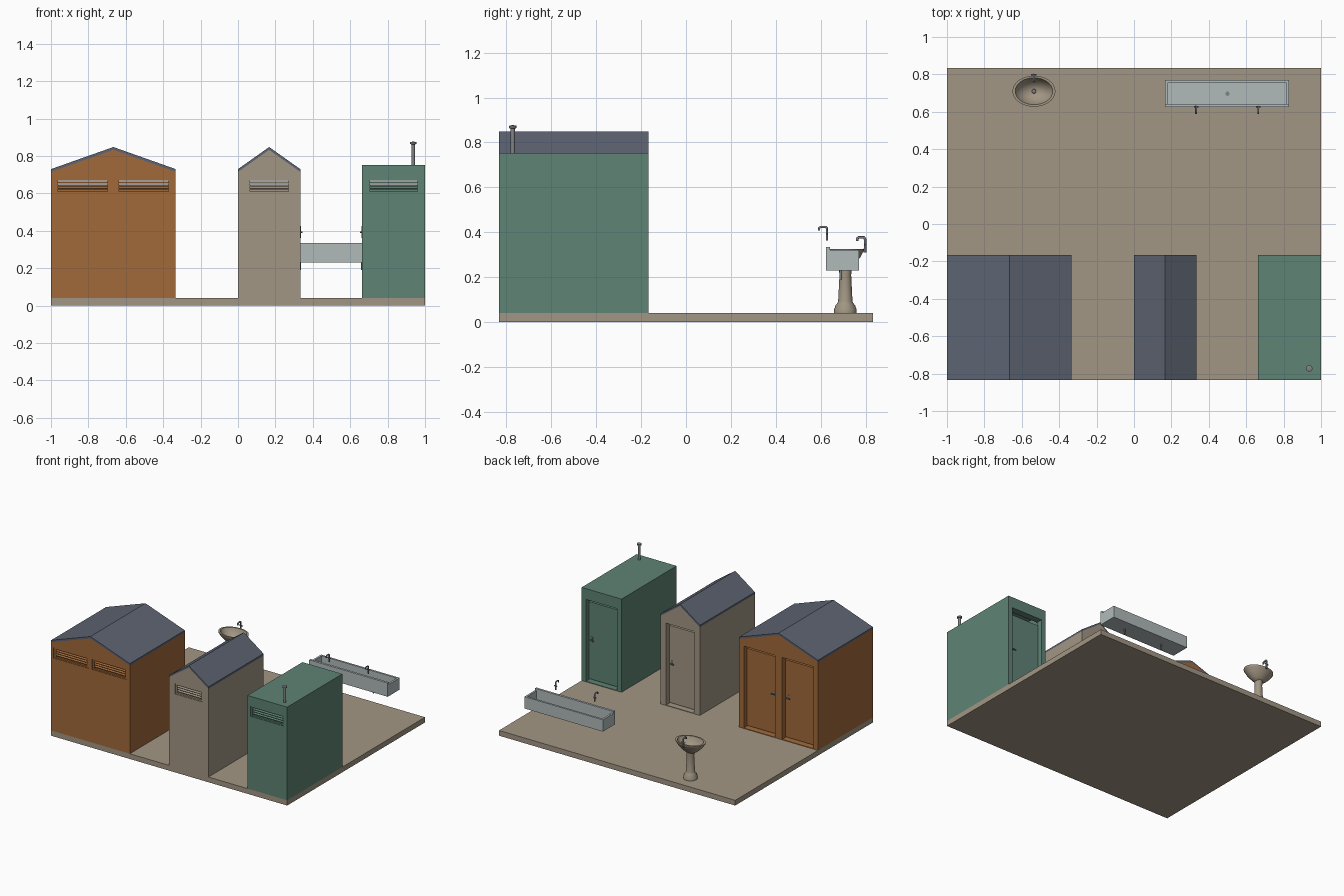
import bpy, bmesh, math
from mathutils import Matrix

if "Cube" in bpy.data.objects:
    bpy.data.objects.remove(bpy.data.objects["Cube"])


def material(name, rgb):
    m = bpy.data.materials.new(name)
    lin = [(c / 255 / 12.92) if c < 10 else ((c / 255 + 0.055) / 1.055) ** 2.4 for c in rgb]
    m.diffuse_color = (*lin, 1)
    m.use_nodes = True
    m.node_tree.nodes["Principled BSDF"].inputs["Base Color"].default_value = m.diffuse_color
    return m


TAN = material("sand_concrete", (162, 150, 132))
ORANGE = material("orange_wall", (162, 106, 58))
GREEN = material("green_wall", (95, 131, 117))
SLATE = material("slate_roof", (93, 100, 114))
STEEL = material("steel_trough", (176, 186, 186))
METAL = material("grey_metal", (128, 130, 132))


def add(name, bm, mat, smooth=False):
    bmesh.ops.recalc_face_normals(bm, faces=bm.faces)
    me = bpy.data.meshes.new(name)
    bm.to_mesh(me)
    bm.free()
    ob = bpy.data.objects.new(name, me)
    bpy.context.collection.objects.link(ob)
    me.materials.append(mat)
    if smooth:
        bpy.ops.object.select_all(action='DESELECT')
        ob.select_set(True)
        bpy.context.view_layer.objects.active = ob
        bpy.ops.object.shade_smooth_by_angle(angle=math.radians(40))
    return ob


def put_box(bm, x0, x1, y0, y1, z0, z1, tilt=0):
    m = (Matrix.Translation(((x0 + x1) / 2, (y0 + y1) / 2, (z0 + z1) / 2))
         @ Matrix.Rotation(tilt, 4, 'X') @ Matrix.Diagonal((x1 - x0, y1 - y0, z1 - z0, 1)))
    bmesh.ops.create_cube(bm, size=1, matrix=m)


def box(name, mat, *dims):
    bm = bmesh.new()
    put_box(bm, *dims)
    return add(name, bm, mat)


def prism(name, mat, profile, y0, y1):
    # extrude an x-z outline along y
    bm = bmesh.new()
    f = bm.faces.new([bm.verts.new((x, y0, z)) for x, z in profile])
    r = bmesh.ops.extrude_face_region(bm, geom=[f])
    bmesh.ops.translate(bm, vec=(0, y1 - y0, 0),
                        verts=[v for v in r['geom'] if isinstance(v, bmesh.types.BMVert)])
    return add(name, bm, mat)


def lathe(name, mat, profile, cx, cy, squash=1.0, n=32):
    bm = bmesh.new()
    vs = [bm.verts.new((r, 0, z)) for r, z in profile]
    es = [bm.edges.new(p) for p in zip(vs, vs[1:])]
    bmesh.ops.spin(bm, geom=vs + es, cent=(0, 0, 0), axis=(0, 0, 1), angle=2 * math.pi, steps=n)
    bmesh.ops.remove_doubles(bm, verts=bm.verts, dist=1e-5)
    bmesh.ops.transform(bm, verts=bm.verts,
                        matrix=Matrix.Translation((cx, cy, 0)) @ Matrix.Diagonal((1, squash, 1, 1)))
    return add(name, bm, mat, True)


def tube(name, mat, points, r):
    cu = bpy.data.curves.new(name, 'CURVE')
    cu.dimensions = '3D'
    cu.bevel_depth, cu.bevel_resolution, cu.use_fill_caps = r, 2, True
    s = cu.splines.new('POLY')
    s.points.add(len(points) - 1)
    for p, co in zip(s.points, points):
        p.co = (*co, 1)
    ob = bpy.data.objects.new(name, cu)
    bpy.context.collection.objects.link(ob)
    cu.materials.append(mat)
    bpy.ops.object.select_all(action='DESELECT')
    ob.select_set(True)
    bpy.context.view_layer.objects.active = ob
    bpy.ops.object.convert(target='MESH')


def cut(ob, cutter):
    md = ob.modifiers.new("cut", 'BOOLEAN')
    md.operation, md.solver, md.object = 'DIFFERENCE', 'EXACT', cutter
    bpy.context.view_layer.objects.active = ob
    bpy.ops.object.select_all(action='DESELECT')
    ob.select_set(True)
    bpy.ops.object.modifier_apply(modifier=md.name)
    bpy.data.objects.remove(cutter)


Y0, Y1, FLOOR, EAVE, PEAK, T = -0.833, -0.167, 0.04, 0.715, 0.833, 0.02


def outline(x0, x1, eave, peak, z0):
    pts = [(x0, z0), (x1, z0), (x1, eave)]
    if peak:
        pts.append(((x0 + x1) / 2, peak))
    return pts + [(x0, eave)]


def cabin(name, mat, x0, x1, eave, peak, stalls, vent_w, door_w):
    # hollow walls with door and vent openings
    walls = prism(name + "_walls", mat, outline(x0, x1, eave, peak, FLOOR), Y0, Y1)
    cut(walls, prism("cutter", mat, outline(x0 + T, x1 - T, eave - T, peak and peak - T, FLOOR + 0.004),
                     Y0 + T, Y1 - T))
    for i, (cx, side) in enumerate(stalls):
        a, b = cx - door_w / 2, cx + door_w / 2
        v0, v1 = cx - vent_w / 2, cx + vent_w / 2
        cut(walls, box("cutter", mat, a, b, Y1 - 0.05, Y1 + 0.05, FLOOR + 0.004, 0.67))
        cut(walls, box("cutter", mat, v0, v1, Y0 - 0.05, Y0 + 0.05, 0.60, 0.68))
        # door jambs and lintel, then the recessed door with its handle
        bm = bmesh.new()
        for j0, j1, z0, z1 in ((a - 0.012, a, FLOOR, 0.682), (b, b + 0.012, FLOOR, 0.682),
                               (a, b, 0.67, 0.682)):
            put_box(bm, j0, j1, Y1 - 0.05, Y1 - 0.002, z0, z1)
        add(f"{name}_door_frame_{i}", bm, mat)
        box(f"{name}_door_{i}", mat, a, b, Y1 - 0.055, Y1 - 0.038, 0.05, 0.64)
        hx = cx + side * (door_w / 2 - 0.025)
        bm = bmesh.new()
        put_box(bm, hx - 0.007, hx + 0.007, Y1 - 0.038, Y1 - 0.034, 0.335, 0.375)
        put_box(bm, hx - 0.004, hx + 0.004, Y1 - 0.034, Y1 - 0.018, 0.352, 0.36)
        put_box(bm, min(hx, hx - side * 0.025), max(hx, hx - side * 0.025),
                Y1 - 0.022, Y1 - 0.016, 0.352, 0.36)
        add(f"{name}_door_handle_{i}", bm, METAL)
        # louvred vent
        bm = bmesh.new()
        put_box(bm, v0, v0 + 0.015, Y0 + 0.004, Y0 + T, 0.60, 0.68)
        put_box(bm, v1 - 0.015, v1, Y0 + 0.004, Y0 + T, 0.60, 0.68)
        put_box(bm, v0, v1, Y0 + 0.004, Y0 + T, 0.60, 0.61)
        put_box(bm, v0, v1, Y0 + 0.004, Y0 + T, 0.67, 0.68)
        for k in range(3):
            z = 0.625 + k * 0.0165
            put_box(bm, v0 + 0.01, v1 - 0.01, Y0 + 0.004, Y0 + 0.018, z - 0.002, z + 0.002,
                    math.radians(30))
        add(f"{name}_vent_{i}", bm, mat)
    if len(stalls) > 1:
        m = (x0 + x1) / 2
        box(name + "_partition", mat, m - 0.01, m + 0.01, Y0 + T, Y1 - T, FLOOR, 0.79)
    if peak:
        m, t = (x0 + x1) / 2, 0.015
        prism(name + "_roof", SLATE, [(x0, eave), (m, peak), (x1, eave),
                                      (x1, eave + t), (m, peak + t), (x0, eave + t)], Y0, Y1)


# ground slab and the three cabins
box("ground_slab", TAN, -1, 1, -0.833, 0.833, 0, FLOOR)
cabin("double_cabin", ORANGE, -1, -0.333, EAVE, PEAK, [(-0.83, 1), (-0.505, -1)], 0.295, 0.265)
cabin("narrow_cabin", TAN, 0, 0.333, EAVE, PEAK, [(0.167, 1)], 0.235, 0.235)
cabin("flat_cabin", GREEN, 0.663, 1, 0.753, 0, [(0.832, 1)], 0.285, 0.265)

# vent pipe on the flat roof
lathe("vent_pipe", METAL, [(0, 0.75), (0.01, 0.75), (0.01, 0.862), (0.017, 0.864),
                           (0.017, 0.874), (0, 0.878)], 0.937, -0.772, n=16)

# pedestal basin
SX, SY = -0.535, 0.71
lathe("basin_pedestal", TAN, [(0, 0.04), (0.05, 0.04), (0.05, 0.058), (0.046, 0.064), (0.046, 0.07),
                              (0.034, 0.086), (0.032, 0.092), (0.026, 0.21), (0.03, 0.25), (0, 0.25)],
      SX, SY)
lathe("basin_bowl", TAN, [(0, 0.235), (0.03, 0.237), (0.06, 0.257), (0.095, 0.29), (0.11, 0.312),
                          (0.115, 0.318), (0.115, 0.326), (0.1, 0.326), (0.09, 0.305), (0.06, 0.272),
                          (0.025, 0.258), (0, 0.256)], SX, SY, 0.72)
lathe("basin_drain", METAL, [(0, 0.262), (0.01, 0.262), (0.012, 0.257)], SX, SY, n=16)
tube("basin_tap", METAL, [(SX, 0.798, 0.31), (SX, 0.798, 0.37), (SX, 0.792, 0.377),
                          (SX, 0.77, 0.377), (SX, 0.763, 0.372), (SX, 0.763, 0.36)], 0.006)
tube("basin_tap_lever", METAL, [(SX - 0.015, 0.798, 0.345), (SX + 0.015, 0.798, 0.345)], 0.004)

# long wash trough with raised splash edge
bm = bmesh.new()
X0, X1, W = 0.165, 0.83, 0.015
put_box(bm, X0, X1, 0.625, 0.77, 0.23, 0.245)
put_box(bm, X0, X1, 0.625, 0.642, 0.245, 0.335)
put_box(bm, X0, X1, 0.755, 0.77, 0.245, 0.32)
put_box(bm, X0, X0 + W, 0.642, 0.755, 0.245, 0.32)
put_box(bm, X1 - W, X1, 0.642, 0.755, 0.245, 0.32)
add("wash_trough", bm, STEEL)
lathe("trough_drain", METAL, [(0, 0.248), (0.012, 0.248), (0.012, 0.244)], 0.5, 0.697, n=16)

# trough taps and the short pipes beneath
for i, x in enumerate((0.332, 0.664)):
    tube(f"trough_tap_{i}", METAL, [(x, 0.628, 0.362), (x, 0.628, 0.417), (x, 0.622, 0.423),
                                    (x, 0.6, 0.423), (x, 0.593, 0.418), (x, 0.593, 0.407)], 0.005)
    tube(f"trough_tap_lever_{i}", METAL, [(x - 0.012, 0.628, 0.392), (x + 0.012, 0.628, 0.392)], 0.004)
    tube(f"trough_pipe_{i}", METAL, [(x, 0.69, 0.235), (x, 0.69, 0.19)], 0.006)
